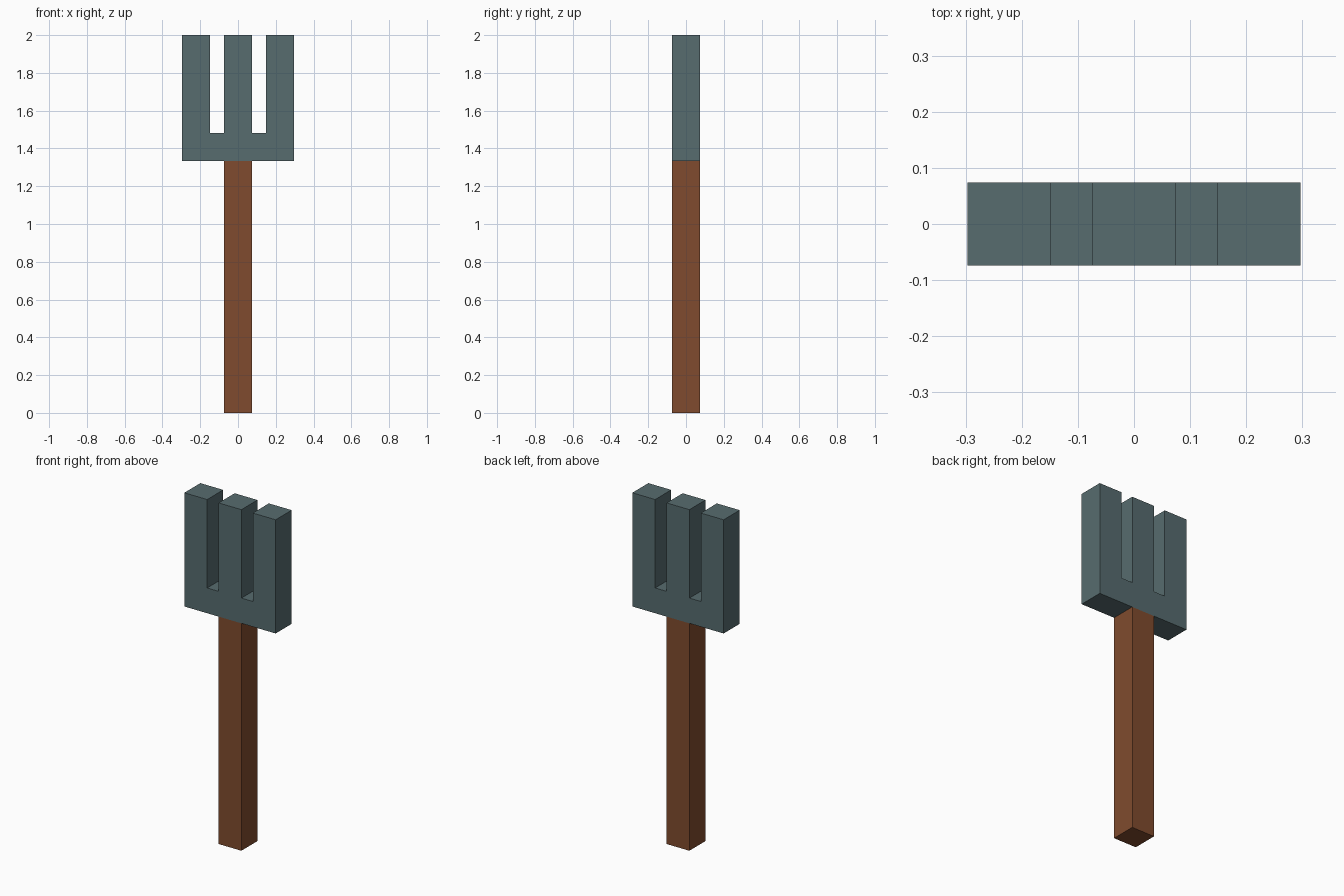
import bpy
import bmesh

cube = bpy.data.objects.get("Cube")
if cube:
    bpy.data.objects.remove(cube, do_unlink=True)

U = 2 / 27  # grid unit: the whole fork is 27 units tall


def make_material(name, rgb):
    linear = [((c / 255 + 0.055) / 1.055) ** 2.4 for c in rgb] + [1.0]
    mat = bpy.data.materials.new(name)
    mat.use_nodes = True
    mat.diffuse_color = linear
    mat.node_tree.nodes["Principled BSDF"].inputs["Base Color"].default_value = linear
    return mat


def extrude_profile(name, profile, half_depth, mat):
    """Extrude an x-z outline, given in grid units, along y."""
    bm = bmesh.new()
    face = bm.faces.new([bm.verts.new((x * U, -half_depth * U, z * U)) for x, z in profile])
    result = bmesh.ops.extrude_face_region(bm, geom=[face])
    verts = [v for v in result["geom"] if isinstance(v, bmesh.types.BMVert)]
    bmesh.ops.translate(bm, verts=verts, vec=(0, 2 * half_depth * U, 0))
    bmesh.ops.recalc_face_normals(bm, faces=bm.faces)
    mesh = bpy.data.meshes.new(name)
    bm.to_mesh(mesh)
    bm.free()
    mesh.materials.append(mat)
    obj = bpy.data.objects.new(name, mesh)
    bpy.context.collection.objects.link(obj)
    return obj


wood = make_material("brown wood", (128, 75, 46))
metal = make_material("grey metal", (87, 108, 111))

# Square handle
extrude_profile("handle", [(-1, 0), (1, 0), (1, 18), (-1, 18)], 1, wood)

# Three-pronged head: right half of the outline, mirrored to close it
half = [(4, 18), (4, 27), (2, 27), (2, 20), (1, 20), (1, 27)]
outline = half + [(-x, z) for x, z in reversed(half)]
extrude_profile("fork_head", outline, 1, metal)
